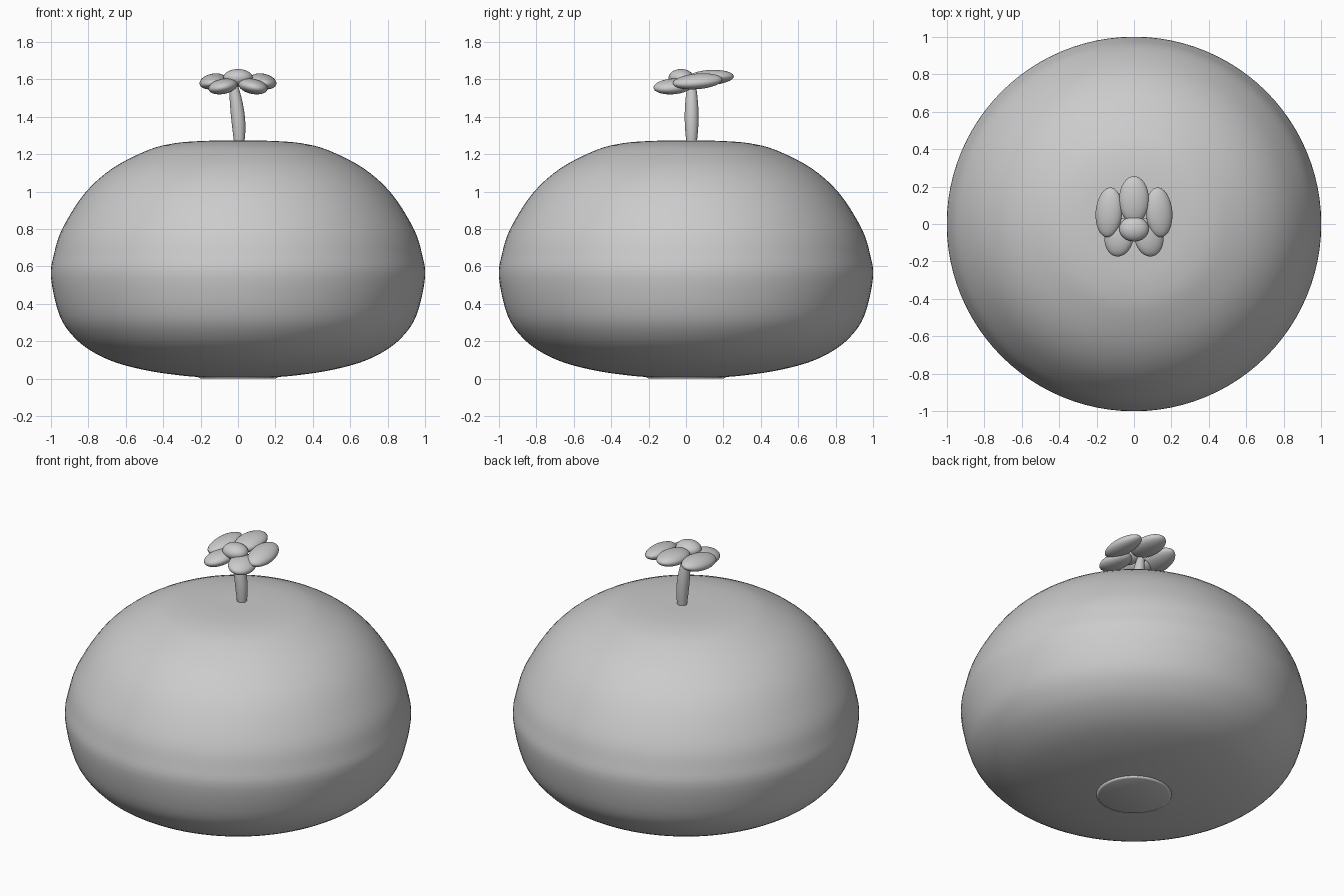
import bpy, bmesh, math
from mathutils import Vector, Matrix
from mathutils.geometry import interpolate_bezier

if "Cube" in bpy.data.objects:
    bpy.data.objects.remove(bpy.data.objects["Cube"])

grey = bpy.data.materials.new("plain grey")
grey.diffuse_color = (0.6, 0.6, 0.6, 1)
grey.use_nodes = True
grey.node_tree.nodes["Principled BSDF"].inputs["Base Color"].default_value = grey.diffuse_color


def finish(bm, name):
    bmesh.ops.recalc_face_normals(bm, faces=bm.faces)
    for f in bm.faces:
        f.smooth = True
    mesh = bpy.data.meshes.new(name)
    bm.to_mesh(mesh)
    bm.free()
    mesh.materials.append(grey)
    ob = bpy.data.objects.new(name, mesh)
    bpy.context.collection.objects.link(ob)
    return ob


def smooth_path(pts, steps):
    """Smooth curve passing through all the points."""
    p = [Vector(q) for q in pts]
    tan = [(p[min(i + 1, len(p) - 1)] - p[max(i - 1, 0)]) / 6 for i in range(len(p))]
    out = [p[0]]
    for i in range(len(p) - 1):
        out += interpolate_bezier(p[i], p[i] + tan[i], p[i + 1] - tan[i + 1], p[i + 1], steps + 1)[1:]
    return out


def tube(name, rings, sides):
    """Skin round rings given as (centre, radius), with closed ends."""
    bm = bmesh.new()
    loops = [[bm.verts.new(Vector(c) + Vector((r * math.cos(a), r * math.sin(a), 0)))
              for a in (math.tau * k / sides for k in range(sides))] for c, r in rings]
    for lo, hi in zip(loops, loops[1:]):
        for k in range(sides):
            n = (k + 1) % sides
            bm.faces.new((lo[k], lo[n], hi[n], hi[k]))
    bm.faces.new(loops[0][::-1])
    bm.faces.new(loops[-1])
    return finish(bm, name)


def ellipsoid(name, centre, size, turn=0, pitch=0, roll=0):
    bm = bmesh.new()
    bmesh.ops.create_uvsphere(bm, u_segments=32, v_segments=20, radius=1)
    rot = (Matrix.Rotation(math.radians(turn), 4, 'Z') @ Matrix.Rotation(math.radians(pitch), 4, 'X')
           @ Matrix.Rotation(math.radians(roll), 4, 'Y'))
    bm.transform(Matrix.Translation(centre) @ rot @ Matrix.Diagonal((*size, 1)))
    return finish(bm, name)


# Squashed round body, as (radius, height) from the bottom to the top
profile = [(0.02, 0.003), (0.15, 0.006), (0.28, 0.014), (0.47, 0.04), (0.65, 0.085), (0.78, 0.145),
           (0.88, 0.225), (0.955, 0.34), (1.0, 0.54), (0.985, 0.66), (0.94, 0.80), (0.82, 0.99),
           (0.67, 1.125), (0.48, 1.222), (0.34, 1.258), (0.2, 1.27), (0.1, 1.272), (0.02, 1.272)]
path = smooth_path([(r, 0, z) for r, z in profile], 4)
tube("body", [((0, 0, v.z), v.x) for v in path], 96)
tube("bottom_pad", [((0, 0, 0), 0.2), ((0, 0, 0.01), 0.22)], 48)

# Slightly bent stem
stem = smooth_path([(0.007, 0.03, 1.25), (0.004, 0.03, 1.35), (-0.006, 0.03, 1.45), (-0.022, 0.03, 1.56), (-0.03, 0.03, 1.6)], 4)
tube("stem", [(v, 0.037 - 0.5 * (v.z - 1.40) ** 2) for v in stem], 24)

# Flower: centre, back petal, mirrored side and front petals
ellipsoid("flower_centre", (0, -0.026, 1.608), (0.079, 0.067, 0.047))
ellipsoid("back_petal", (0, 0.13, 1.61), (0.08, 0.126, 0.04), pitch=3)
for s, side in ((-1, "left"), (1, "right")):
    ellipsoid(side + "_side_petal", (s * 0.134, 0.062, 1.589), (0.072, 0.134, 0.04), turn=s * 5, pitch=5, roll=s * 10)
    ellipsoid(side + "_front_petal", (s * 0.08, -0.07, 1.562), (0.078, 0.105, 0.04), turn=s * 10, pitch=5, roll=s * 10)
